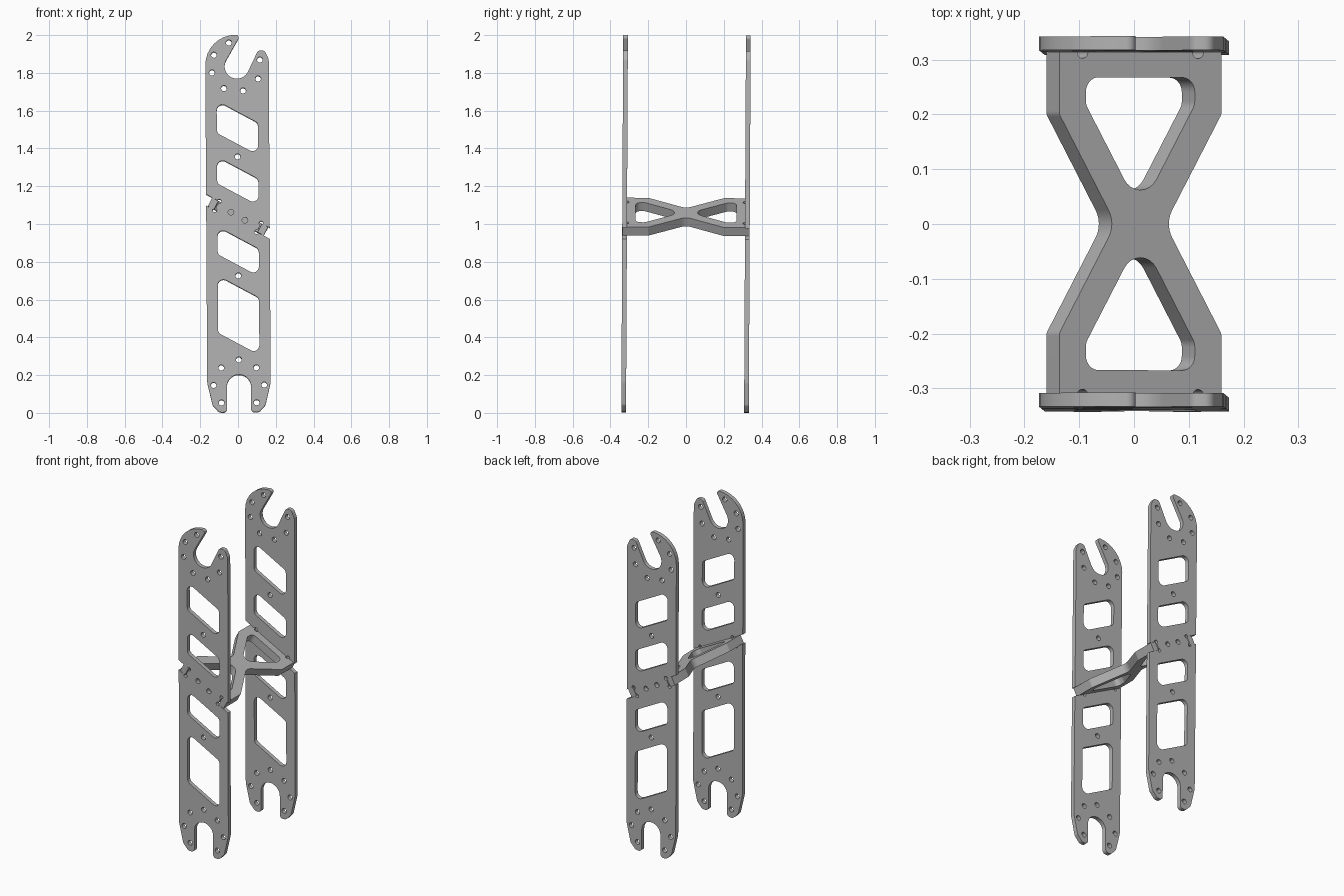
import bpy
from math import sin, cos, tan, acos, radians
from mathutils import Matrix, Vector

old = bpy.data.objects.get("Cube")
if old:
    bpy.data.objects.remove(old, do_unlink=True)

metal = bpy.data.materials.new("plain grey metal")
metal.use_nodes = True
grey = (0.45, 0.45, 0.45, 1)
metal.diffuse_color = grey
metal.node_tree.nodes["Principled BSDF"].inputs["Base Color"].default_value = grey

HALF = 0.0125                 # half plate thickness
SLOPE = radians(28)           # slope of the brace
CENTRE = Vector((0, 1.0375))  # brace centre in the plate outline
LEAN = (Matrix.Translation((0, 0, 1)) @ Matrix.Rotation(-0.006, 4, 'Y')
        @ Matrix.Rotation(-0.005, 4, 'X') @ Matrix.Translation((0, 0, -1)))


def arc(cx, cy, r, a0, a1, steps=18):
    """Points on an arc, angles in degrees."""
    return [(cx + r * cos(radians(a0 + (a1 - a0) * i / steps)),
             cy + r * sin(radians(a0 + (a1 - a0) * i / steps))) for i in range(steps + 1)]


def fillet(points, radius=0, steps=8):
    """Round the corners of a polygon; a point may carry its own radius."""
    out = []
    for i, p in enumerate(points):
        r = p[2] if len(p) > 2 else radius
        c = Vector(p[:2])
        if r == 0:
            out.append(c)
            continue
        a = (Vector(points[i - 1][:2]) - c).normalized()
        b = (Vector(points[(i + 1) % len(points)][:2]) - c).normalized()
        half = acos(max(-1, min(1, a.dot(b)))) / 2
        hub = c + (a + b).normalized() * r / sin(half)
        s = c + a * r / tan(half) - hub
        e = c + b * r / tan(half) - hub
        sweep = s.angle_signed(e)
        for k in range(steps + 1):
            out.append(hub + Matrix.Rotation(-sweep * k / steps, 2) @ s)
    return out


def sheet(name, loops, half, matrix):
    """Cut a flat sheet from an outline and its holes."""
    curve = bpy.data.curves.new(name, 'CURVE')
    curve.dimensions = '2D'
    curve.fill_mode = 'BOTH'
    curve.extrude = half
    for loop in loops:
        s = curve.splines.new('POLY')
        s.points.add(len(loop) - 1)
        for point, p in zip(s.points, loop):
            point.co = (p[0], p[1], 0, 1)
        s.use_cyclic_u = True
    obj = bpy.data.objects.new(name, curve)
    bpy.context.collection.objects.link(obj)
    obj.matrix_world = LEAN @ matrix
    bpy.ops.object.select_all(action='DESELECT')
    obj.select_set(True)
    bpy.context.view_layer.objects.active = obj
    bpy.ops.object.convert(target='MESH')
    obj = bpy.context.object
    obj.data.materials.clear()
    obj.data.materials.append(metal)
    bpy.ops.object.shade_smooth_by_angle(angle=radians(25))
    return obj


def notch(side):
    """Sloped edge slot with round corner reliefs, side = -1 left or 1 right."""
    v = 0.026
    inner = arc(-0.125, -v, 0.011, 180, 450, 12) + arc(-0.125, v, 0.011, 270, 540, 12)
    pts = []
    for u, w in inner:
        q = Vector((u, w)) * -side
        pts.append(CENTRE + Vector((q.x * cos(SLOPE) + q.y * sin(SLOPE),
                                    -q.x * sin(SLOPE) + q.y * cos(SLOPE))))
    x = side * 0.168
    first = (x, pts[0].y - (x - pts[0].x) * tan(SLOPE))
    last = (x, pts[-1].y - (x - pts[-1].x) * tan(SLOPE))
    return [first] + [tuple(p) for p in pts] + [last]


# Side plate outline: notches, open hooks at the top, fork at the bottom
horn = [(0.168, 0.16, 0.1), (0.14, 0.04, 0.03), (0.105, 0.002, 0.03), (0.064, 0.002, 0.02)]
outline = fillet(
    notch(-1)
    + [(-0.168, 2.0, 0.16), (0.02, 2.0, 0.015)]
    + arc(-0.001, 1.833, 0.065, 150, 335)
    + [(0.111, 1.916, 0.02), (0.146, 1.916, 0.02), (0.168, 1.87, 0.05)]
    + notch(1)
    + horn + arc(0, 0.137, 0.064, 0, 180)
    + [(-x, z, r) for x, z, r in reversed(horn)])

# Sloped windows: upper left corner height and side height
windows = []
for top, height in ((1.651, 0.17), (1.354, 0.14), (0.984, 0.145), (0.725, 0.302)):
    w, drop = 0.109, 0.118
    windows.append(fillet([(-w, top), (w, top - drop),
                           (w, top - drop - height), (-w, top - height)], 0.03))

# Bolt holes
bolts = [(-0.043, 1.958), (-0.122, 1.894), (-0.133, 1.8), (-0.07, 1.717), (0.031, 1.704),
         (0.111, 1.767), (0.121, 1.867), (0, 1.355), (0, 0.725),
         (-0.037, 1.061), (0.037, 1.018), (0, 0.28)]
for s in (-1, 1):
    bolts += [(s * 0.093, 0.238), (s * 0.134, 0.146), (s * 0.093, 0.053)]
holes = [arc(x, z, 0.015, 0, 345, 23) for x, z in bolts]

upright = Matrix.Rotation(radians(90), 4, 'X')
for name, y in (("front_plate", -0.325), ("back_plate", 0.325)):
    sheet(name, [outline] + windows + holes, HALF, Matrix.Translation((0, y, 0)) @ upright)

# Hourglass brace with end tabs that sit in the plate notches
quarter = [(0.167, 0.2, 0.02), (0.167, 0.336), (0.13, 0.336), (0.13, 0.302, 0.0105),
           (0.108, 0.302, 0.0105), (0.108, 0.313)]
right = [(x, -y, *r) for x, y, *r in reversed(quarter)] + [(0.051, 0, 0.05)] + quarter
left = [(-x, -y, *r) for x, y, *r in right]
tri = [(-0.112, 0.267, 0.03), (0.112, 0.267, 0.03), (0.112, 0.217, 0.03), (0, 0.024, 0.038),
       (-0.112, 0.217, 0.03)]
tri = [(x, y, min(r, 0.026) if y > 0.2 else r) for x, y, r in tri]
cutouts = [fillet(tri), fillet([(-x, -y, r) for x, y, r in tri])]
sheet("hourglass_brace", [fillet(right + left)] + cutouts, 0.0255,
      Matrix.Translation((CENTRE.x, 0, CENTRE.y)) @ Matrix.Rotation(SLOPE, 4, 'Y'))
